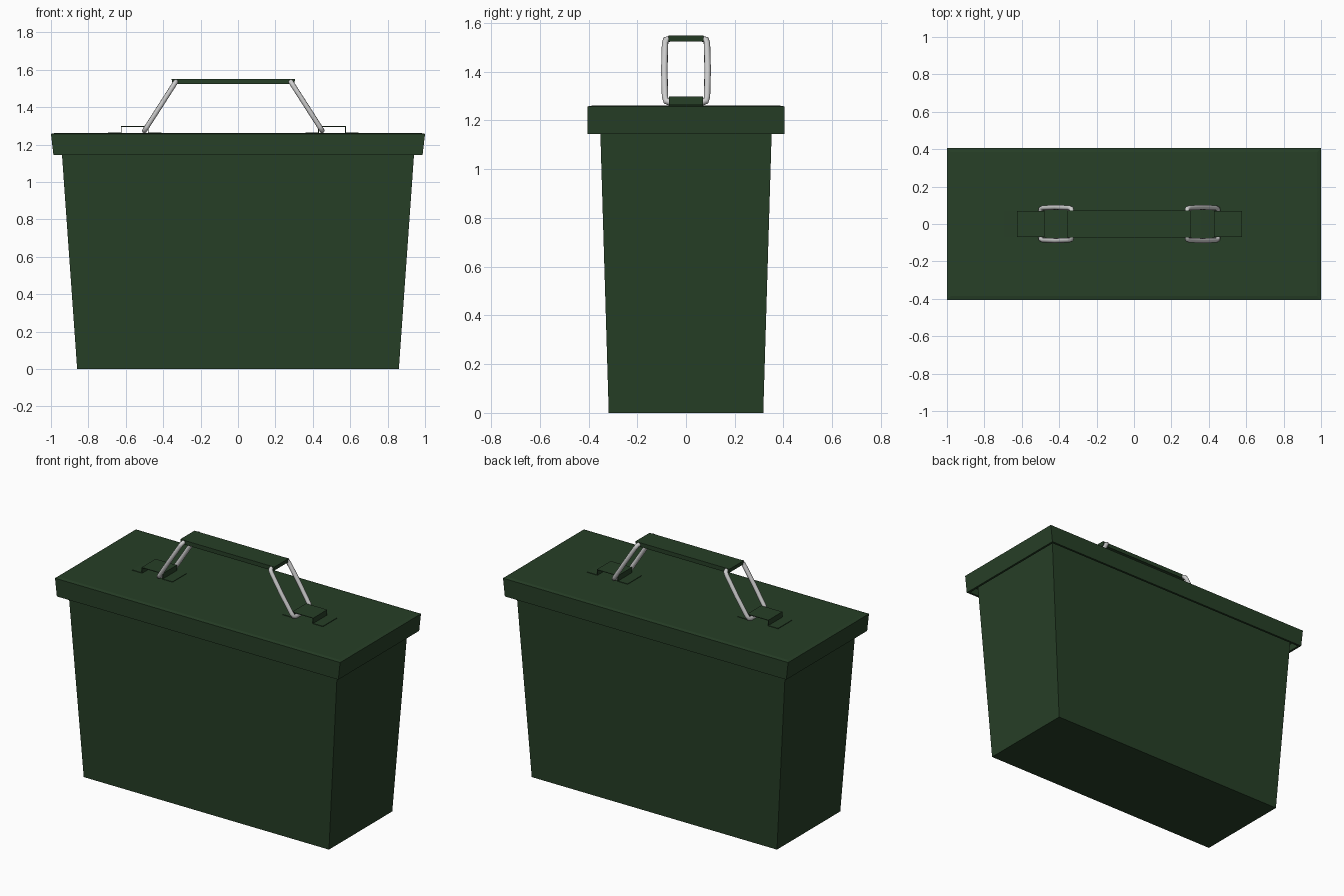
import bpy, bmesh
from mathutils import Vector

if "Cube" in bpy.data.objects:
    bpy.data.objects.remove(bpy.data.objects["Cube"])

green = bpy.data.materials.new("green_paint")
green.diffuse_color = (0.02, 0.05, 0.02, 1)
green.use_nodes = True
green.node_tree.nodes["Principled BSDF"].inputs["Base Color"].default_value = green.diffuse_color


def add_object(name, bm, mat=green):
    bmesh.ops.recalc_face_normals(bm, faces=bm.faces)
    mesh = bpy.data.meshes.new(name)
    bm.to_mesh(mesh)
    bm.free()
    mesh.materials.append(mat)
    ob = bpy.data.objects.new(name, mesh)
    bpy.context.collection.objects.link(ob)
    return ob


def tapered_box(bottom, top, z0, z1):
    """Box with separate half sizes at the bottom and the top."""
    bm = bmesh.new()
    bmesh.ops.create_cube(bm, size=2)
    for v in bm.verts:
        hx, hy = top if v.co.z > 0 else bottom
        v.co = (v.co.x * hx, v.co.y * hy, z1 if v.co.z > 0 else z0)
    return bm


# Tapered body, reaching up inside the lid
add_object("body", tapered_box((0.86, 0.317), (0.945, 0.353), 0, 1.20))

# Lid: slightly sloped top border and a hollow underside
bm = tapered_box((0.987, 0.405), (1.0, 0.405), 1.145, 1.257)
bm.normal_update()
top = max(bm.faces, key=lambda f: f.normal.z)
under = min(bm.faces, key=lambda f: f.normal.z)
bmesh.ops.inset_region(bm, faces=[top], thickness=0.03)
for v in top.verts:
    v.co.z = 1.261
bmesh.ops.inset_region(bm, faces=[under], thickness=0.02)
hollow = bmesh.ops.extrude_discrete_faces(bm, faces=[under])["faces"][0]
for v in hollow.verts:
    v.co.z = 1.19
add_object("lid", bm)

# The handle assembly sits slightly left of centre
CX = -0.025

for side, label in ((-1, "left"), (1, "right")):
    # Bent strap bracket: flange, raised tunnel, flange
    profile = [(0.385, 1.262), (0.455, 1.262), (0.455, 1.296),
               (0.60, 1.296), (0.60, 1.262), (0.67, 1.262)]
    bm = bmesh.new()
    rows = [[bm.verts.new((CX + side * x, y, z)) for x, z in profile]
            for y in (-0.07, 0.07)]
    for i in range(len(profile) - 1):
        bm.faces.new((rows[0][i], rows[0][i + 1], rows[1][i + 1], rows[1][i]))
    bracket = add_object(label + "_bracket", bm)
    solid = bracket.modifiers.new("thickness", "SOLIDIFY")
    solid.thickness = 0.005
    solid.offset = 0

    # Closed wire loop through the bracket and the grip
    low = Vector((CX + side * 0.475, 0, 1.274))
    high = Vector((CX + side * 0.307, 0, 1.536))
    half = [(0, 0.065), (0.02, 0.082), (0.08, 0.086), (0.5, 0.089),
            (0.92, 0.086), (0.98, 0.082), (1, 0.065)]
    pts = [low.lerp(high, t) + Vector((0, y, 0)) for t, y in half]
    pts += [Vector((p.x, -p.y, p.z)) for p in reversed(pts)]
    curve = bpy.data.curves.new(label + "_wire_loop", "CURVE")
    curve.dimensions = "3D"
    curve.bevel_depth = 0.0135
    curve.bevel_resolution = 2
    spline = curve.splines.new("POLY")
    spline.points.add(len(pts) - 1)
    for sp, p in zip(spline.points, pts):
        sp.co = (*p, 1)
    spline.use_cyclic_u = True
    loop = bpy.data.objects.new(label + "_wire_loop", curve)
    bpy.context.collection.objects.link(loop)

# Flat grip plate
grip = add_object("grip", tapered_box((0.325, 0.071), (0.33, 0.071), 1.523, 1.549))
grip.location.x = CX
